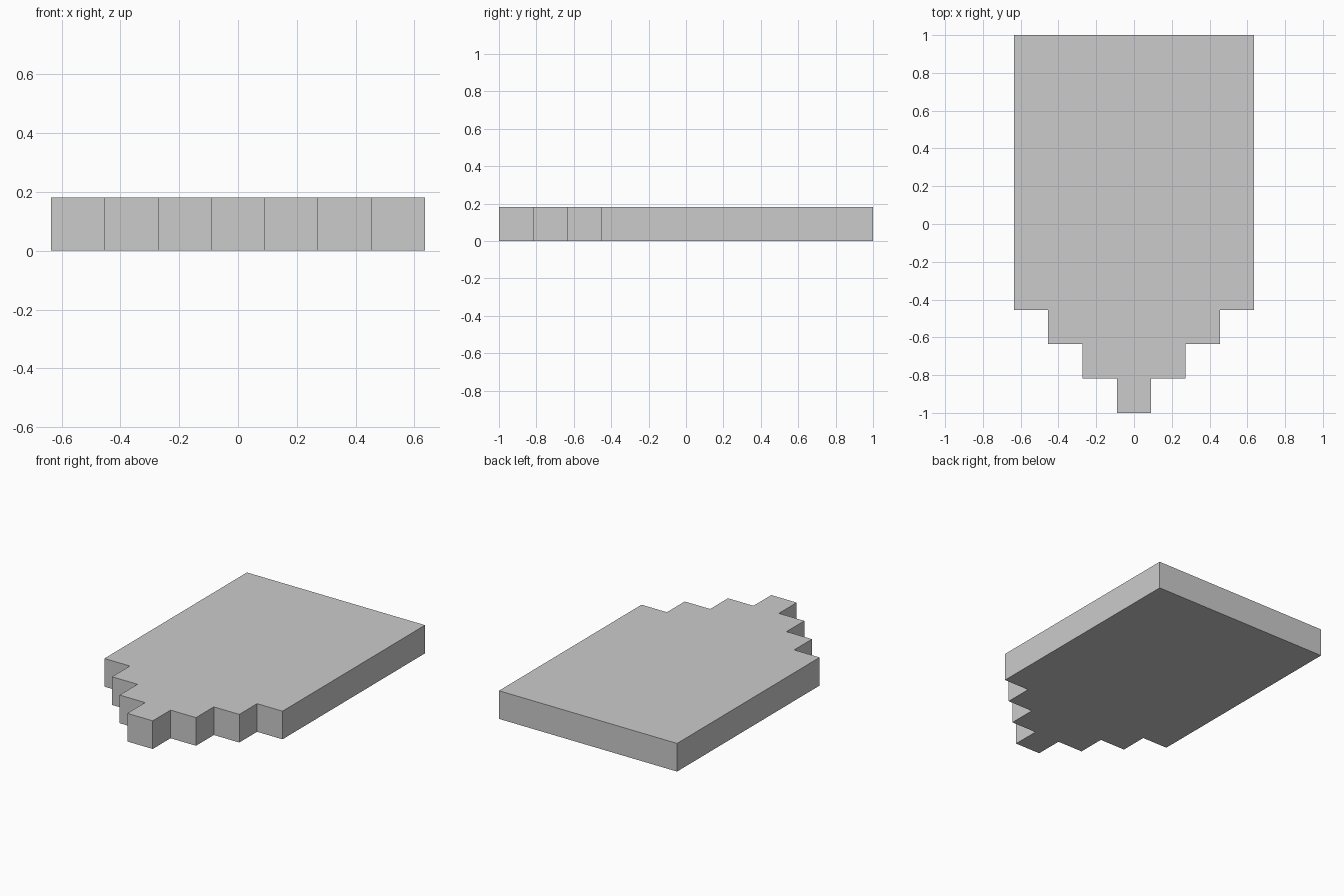
import bpy, bmesh

if "Cube" in bpy.data.objects:
    bpy.data.objects.remove(bpy.data.objects["Cube"])

U = 2 / 11  # one step; the slab is 7 x 11 x 1 steps

grey = bpy.data.materials.new("light grey")
grey.diffuse_color = (0.6, 0.6, 0.6, 1)
grey.use_nodes = True
grey.node_tree.nodes["Principled BSDF"].inputs["Base Color"].default_value = grey.diffuse_color

# Right half of the stepped outline, from the narrow front tip to the back
right = []
for i in range(4):
    x = (i + 0.5) * U
    right += [(x, -1 + i * U), (x, -1 + (i + 1) * U if i < 3 else 1)]
outline = right + [(-x, y) for x, y in reversed(right)]

# Stepped slab: outline extruded upwards
bm = bmesh.new()
base = bm.faces.new([bm.verts.new((x, y, 0)) for x, y in outline])
top = bmesh.ops.extrude_face_region(bm, geom=[base], use_keep_orig=True)["geom"]
bmesh.ops.translate(bm, vec=(0, 0, U),
                    verts=[g for g in top if isinstance(g, bmesh.types.BMVert)])
bmesh.ops.recalc_face_normals(bm, faces=bm.faces)

mesh = bpy.data.meshes.new("stepped_slab")
bm.to_mesh(mesh)
bm.free()
mesh.materials.append(grey)
bpy.context.collection.objects.link(bpy.data.objects.new("stepped_slab", mesh))
